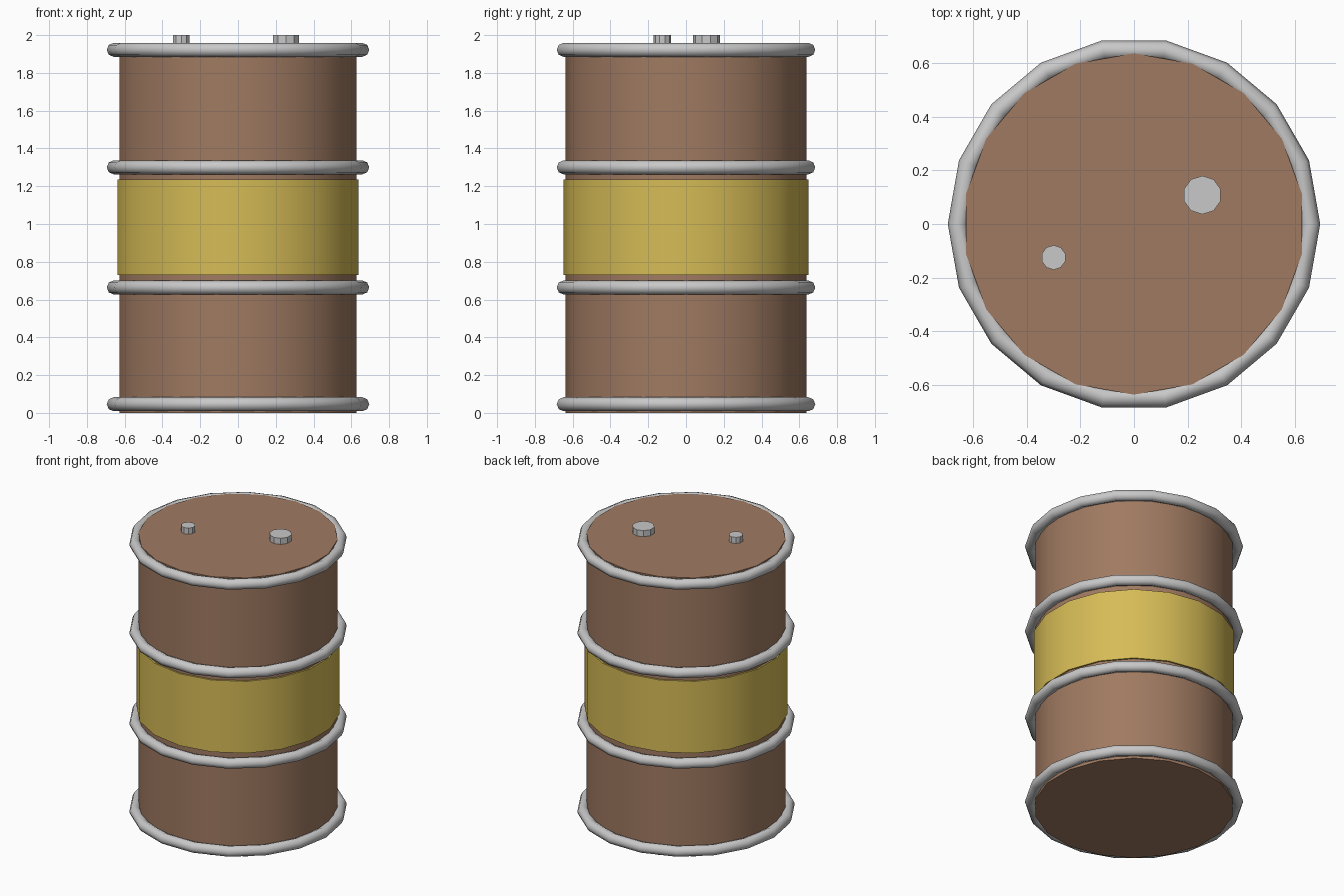
import bpy
from math import radians

if "Cube" in bpy.data.objects:
    bpy.data.objects.remove(bpy.data.objects["Cube"], do_unlink=True)


def make_material(name, color):
    mat = bpy.data.materials.new(name)
    mat.use_nodes = True
    mat.diffuse_color = (*color, 1)
    mat.node_tree.nodes["Principled BSDF"].inputs["Base Color"].default_value = (*color, 1)
    return mat


brown = make_material("brown paint", (0.35, 0.195, 0.12))
yellow = make_material("yellow paint", (0.67, 0.50, 0.093))
grey = make_material("grey metal", (0.58, 0.58, 0.58))


def finish(name, mat, angle):
    obj = bpy.context.object
    obj.name = name
    obj.data.name = name
    obj.data.materials.append(mat)
    bpy.ops.object.shade_smooth_by_angle(angle=radians(angle))
    return obj


def cylinder(name, mat, sides, radius, bottom, top, x=0, y=0, angle=30):
    bpy.ops.mesh.primitive_cylinder_add(
        vertices=sides, radius=radius, depth=top - bottom,
        location=(x, y, (bottom + top) / 2))
    return finish(name, mat, angle)


SIDES = 18

# Drum and painted band
cylinder("drum_body", brown, SIDES, 0.637, 0, 1.957)
cylinder("painted_band", yellow, SIDES, 0.648, 0.73, 1.235)

# Rims and reinforcing hoops
hoops = {"bottom_rim": 0.046, "lower_hoop": 0.664,
         "upper_hoop": 1.30, "top_rim": 1.922}
for name, z in hoops.items():
    bpy.ops.mesh.primitive_torus_add(
        major_segments=SIDES, minor_segments=8,
        major_radius=0.658, minor_radius=0.037, location=(0, 0, z))
    finish(name, grey, 60)

# Filler caps on the lid
cylinder("large_cap", grey, 10, 0.072, 1.94, 2.0, 0.255, 0.108)
cylinder("small_cap", grey, 10, 0.046, 1.94, 2.0, -0.30, -0.125)
